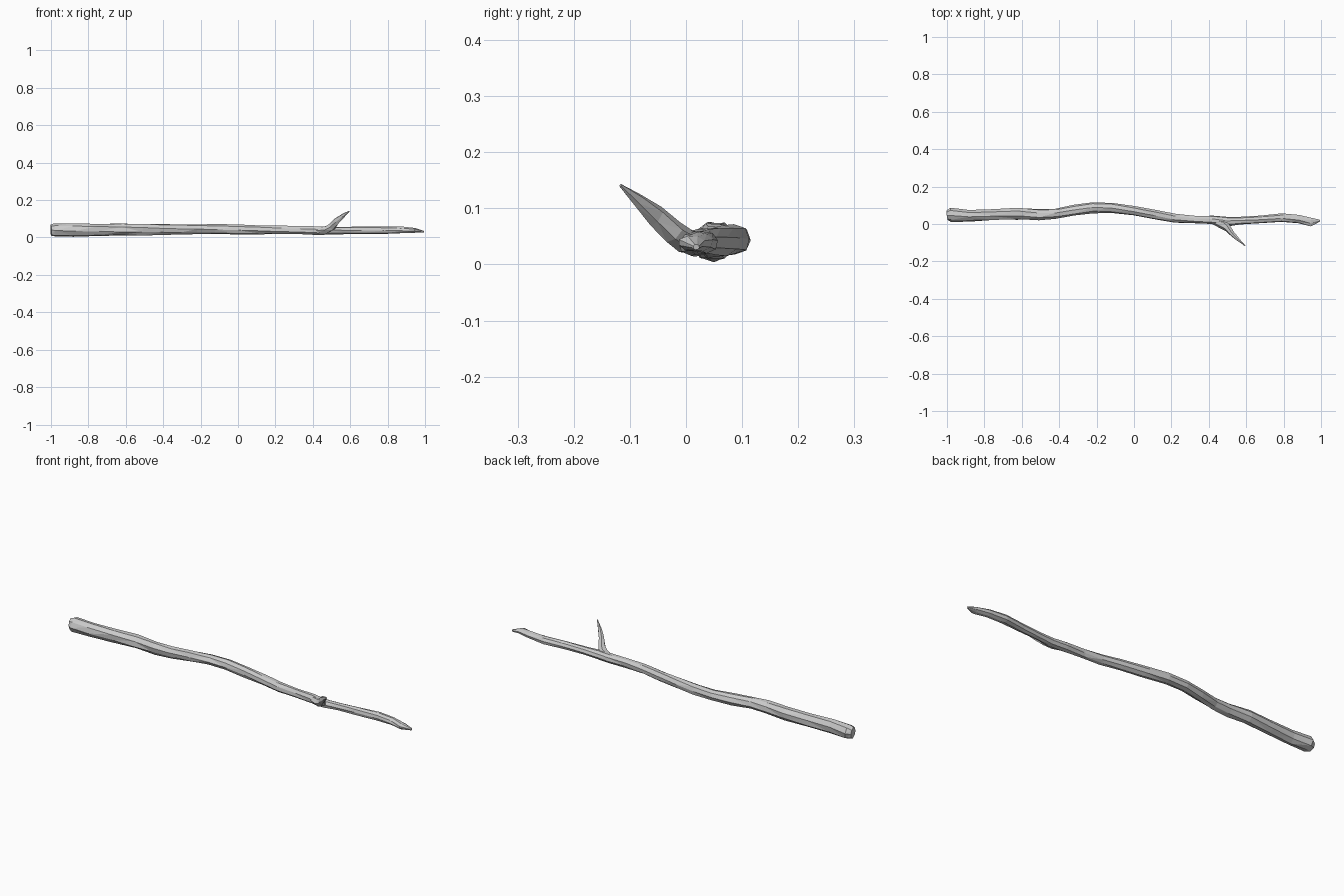
import bpy, bmesh, math, random
from mathutils import Vector

random.seed(4)


def limb(name, stations, sides, jitter):
    """Low-poly tube through stations (x, y, z, half width, half height)."""
    bm = bmesh.new()
    rings = []
    pts = [Vector(s[:3]) for s in stations]
    for i, s in enumerate(stations):
        t = (pts[min(i + 1, len(pts) - 1)] - pts[max(i - 1, 0)]).normalized()
        side = Vector((0, 0, 1)).cross(t).normalized()
        up = t.cross(side)
        ring = []
        for k in range(sides):
            a = 2 * math.pi * (k + 0.12 * i) / sides
            r = random.uniform(1 - jitter, 1 + jitter * 0.7)
            slide = random.uniform(-0.1, 0.1) * s[3] if 0 < i < len(pts) - 1 else 0
            ring.append(bm.verts.new(pts[i] + side * math.cos(a) * s[3] * r
                                     + up * math.sin(a) * s[4] * r + t * slide))
        rings.append(ring)
    for a, b in zip(rings, rings[1:]):
        for k in range(sides):
            n = (k + 1) % sides
            bm.faces.new((a[k], a[n], b[n], b[k]))
    bm.faces.new(rings[0][::-1])
    bm.faces.new(rings[-1])
    # Split into irregular facets
    bmesh.ops.triangulate(bm, faces=[f for f in bm.faces if len(f.verts) == 4])
    bmesh.ops.recalc_face_normals(bm, faces=bm.faces)
    mesh = bpy.data.meshes.new(name)
    bm.to_mesh(mesh)
    bm.free()
    obj = bpy.data.objects.new(name, mesh)
    bpy.context.collection.objects.link(obj)
    return obj


# Main branch: thick cut end at the left, bent middle, slanted thin tip
limb("branch", [
    (-1.00, 0.046, 0.040, 0.027, 0.029),
    (-0.98, 0.049, 0.041, 0.037, 0.037),
    (-0.88, 0.044, 0.041, 0.030, 0.036),
    (-0.75, 0.050, 0.041, 0.031, 0.035),
    (-0.62, 0.056, 0.043, 0.034, 0.034),
    (-0.51, 0.050, 0.043, 0.031, 0.032),
    (-0.42, 0.053, 0.043, 0.027, 0.030),
    (-0.32, 0.072, 0.043, 0.029, 0.030),
    (-0.22, 0.088, 0.044, 0.030, 0.028),
    (-0.12, 0.087, 0.044, 0.027, 0.026),
    (0.00, 0.070, 0.043, 0.025, 0.026),
    (0.12, 0.049, 0.042, 0.025, 0.025),
    (0.22, 0.031, 0.040, 0.024, 0.024),
    (0.32, 0.024, 0.040, 0.021, 0.023),
    (0.42, 0.022, 0.038, 0.024, 0.024),
    (0.50, 0.013, 0.036, 0.026, 0.022),
    (0.57, 0.018, 0.037, 0.020, 0.020),
    (0.68, 0.024, 0.039, 0.021, 0.020),
    (0.79, 0.033, 0.040, 0.024, 0.020),
    (0.88, 0.026, 0.040, 0.022, 0.018),
    (0.945, 0.010, 0.038, 0.024, 0.014),
    (0.993, 0.018, 0.031, 0.006, 0.005),
], 8, 0.10)

# Side twig: flared base tapering to a point
limb("twig", [
    (0.415, 0.020, 0.036, 0.016, 0.018),
    (0.475, -0.001, 0.043, 0.026, 0.022),
    (0.502, -0.022, 0.058, 0.020, 0.022),
    (0.526, -0.053, 0.086, 0.014, 0.020),
    (0.560, -0.086, 0.114, 0.009, 0.013),
    (0.595, -0.117, 0.141, 0.002, 0.003),
], 6, 0.08)
